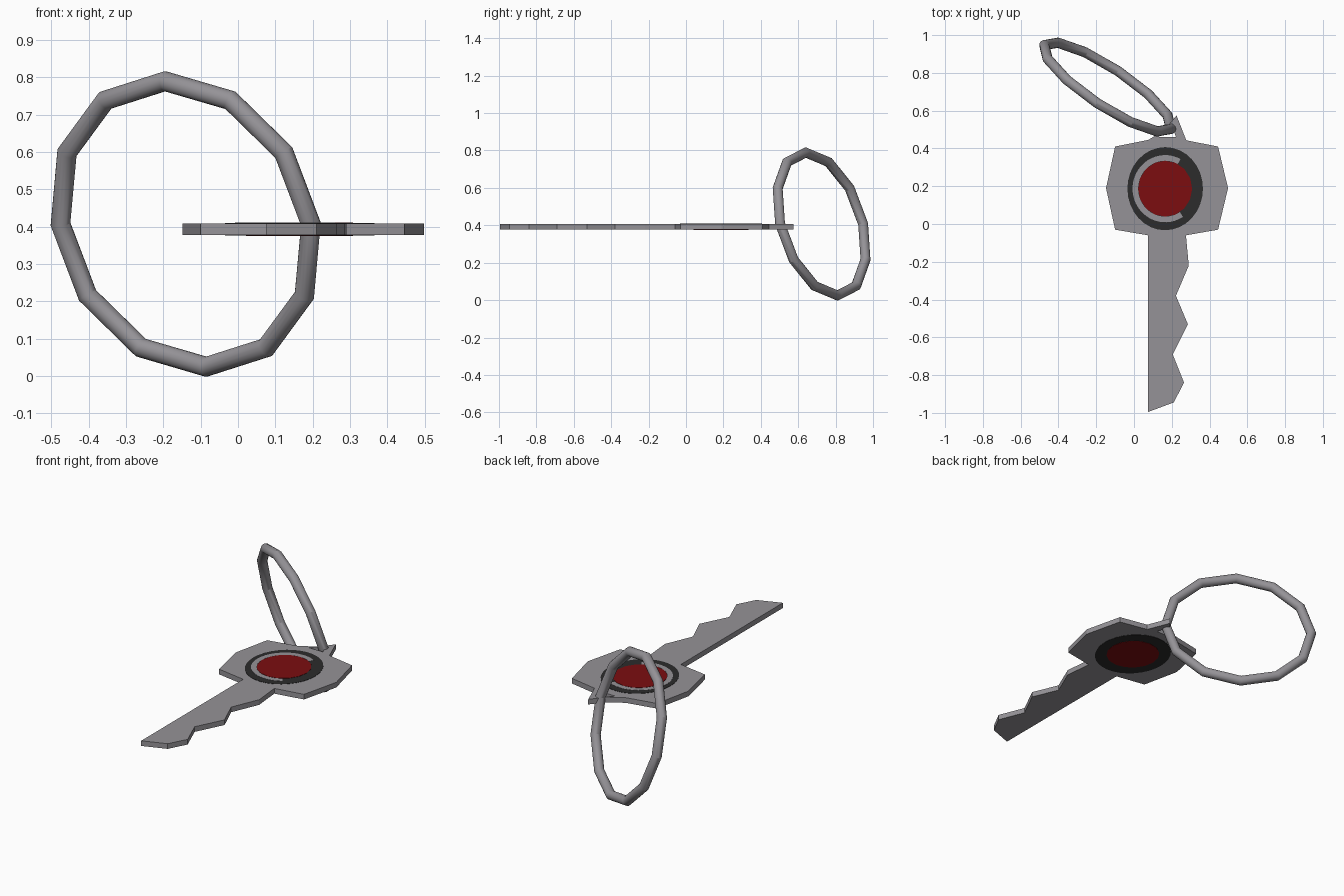
import bpy, bmesh, math
from mathutils import Vector

if "Cube" in bpy.data.objects:
    bpy.data.objects.remove(bpy.data.objects["Cube"])

Z0, Z1 = 0.378, 0.408          # underside and top of the key plate
GX, GY = 0.165, 0.187          # centre of the gem


def material(name, rgb):
    m = bpy.data.materials.new(name)
    m.diffuse_color = (*rgb, 1)
    m.use_nodes = True
    m.node_tree.nodes["Principled BSDF"].inputs["Base Color"].default_value = m.diffuse_color
    return m


steel = material("steel grey", (0.30, 0.29, 0.31))
dark = material("dark bezel", (0.025, 0.025, 0.025))
red = material("deep red", (0.20, 0.004, 0.005))


def add_object(name, bm, mat):
    bmesh.ops.recalc_face_normals(bm, faces=bm.faces[:])
    me = bpy.data.meshes.new(name)
    bm.to_mesh(me)
    bm.free()
    me.materials.append(mat)
    ob = bpy.data.objects.new(name, me)
    bpy.context.collection.objects.link(ob)
    return ob


def plate(name, loops, z0, z1, mat):
    """Flat extruded outline; the inner loops become holes."""
    cu = bpy.data.curves.new(name + "_outline", 'CURVE')
    cu.dimensions = '2D'
    cu.fill_mode = 'BOTH'
    cu.extrude = (z1 - z0) / 2
    for pts in loops:
        s = cu.splines.new('POLY')
        s.points.add(len(pts) - 1)
        for p, (x, y) in zip(s.points, pts):
            p.co = (x, y, 0, 1)
        s.use_cyclic_u = True
    tmp = bpy.data.objects.new(name + "_tmp", cu)
    bpy.context.collection.objects.link(tmp)
    bpy.context.view_layer.update()
    me = bpy.data.meshes.new_from_object(
        tmp.evaluated_get(bpy.context.evaluated_depsgraph_get()))
    bpy.data.objects.remove(tmp)
    bm = bmesh.new()
    bm.from_mesh(me)
    bmesh.ops.remove_doubles(bm, verts=bm.verts[:], dist=1e-5)
    bmesh.ops.translate(bm, verts=bm.verts[:], vec=(0, 0, (z0 + z1) / 2))
    for f in bm.faces:
        f.smooth = False
        f.material_index = 0
    return add_object(name, bm, mat)


def arc(rx, ry, a0=0, a1=360, n=32):
    full = a1 - a0 == 360
    return [(GX + rx * math.cos(math.radians(a0 + (a1 - a0) * i / n)),
             GY + ry * math.sin(math.radians(a0 + (a1 - a0) * i / n)))
            for i in range(n if full else n + 1)]


# key blade, head and lug with a small hole for the ring
outline = [(0.075, -0.995), (0.21, -0.945), (0.265, -0.84), (0.205, -0.69),
           (0.285, -0.53), (0.222, -0.38), (0.29, -0.22), (0.275, -0.06),
           (0.445, -0.03), (0.498, 0.19), (0.445, 0.41), (0.277, 0.443),
           (0.225, 0.575), (0.165, 0.50), (0.075, 0.445), (-0.1, 0.41),
           (-0.148, 0.19), (-0.1, -0.03), (0.075, -0.06)]
hole = [(0.13, 0.46), (0.20, 0.525), (0.222, 0.46)]
plate("key_plate", [outline, hole], Z0, Z1, steel)

# bezel and gem, inlaid on both faces
for side, z, d in (("top", Z1, 1), ("bottom", Z0, -1)):
    def inlay(name, loops, h, mat):
        plate(f"{name}_{side}", loops, min(z, z + d * h), max(z, z + d * h), mat)
    inlay("bezel", [arc(0.20, 0.22), arc(0.14, 0.145)], 0.0015, dark)
    inlay("gem", [arc(0.143, 0.148, n=16)], 0.003, red)
    if d > 0:
        inlay("bezel_inner_band",
              [arc(0.173, 0.178, 62, 303) + arc(0.143, 0.148, 62, 303)[::-1]],
              0.0025, steel)

# tilted twelve-sided key ring
C = Vector((-0.14, 0.725, 0.407))
A = Vector((-0.055, -0.085, 0.382))
B = Vector((-0.335, 0.222, 0.0))
N = A.cross(B).normalized()
R, SEG, SIDES = 0.027, 12, 16
bm = bmesh.new()
rings = []
for i in range(SEG):
    t = math.tau * i / SEG
    out = A * math.cos(t) + B * math.sin(t)
    u = out.normalized()
    rings.append([bm.verts.new(C + out + u * R * math.cos(math.tau * j / SIDES)
                               + N * R * math.sin(math.tau * j / SIDES))
                  for j in range(SIDES)])
for i in range(SEG):
    a, b = rings[i], rings[(i + 1) % SEG]
    for j in range(SIDES):
        k = (j + 1) % SIDES
        bm.faces.new((a[j], a[k], b[k], b[j]))
ring = add_object("key_ring", bm, steel)
bpy.context.view_layer.objects.active = ring
ring.select_set(True)
bpy.ops.object.shade_smooth_by_angle(angle=math.radians(26))
